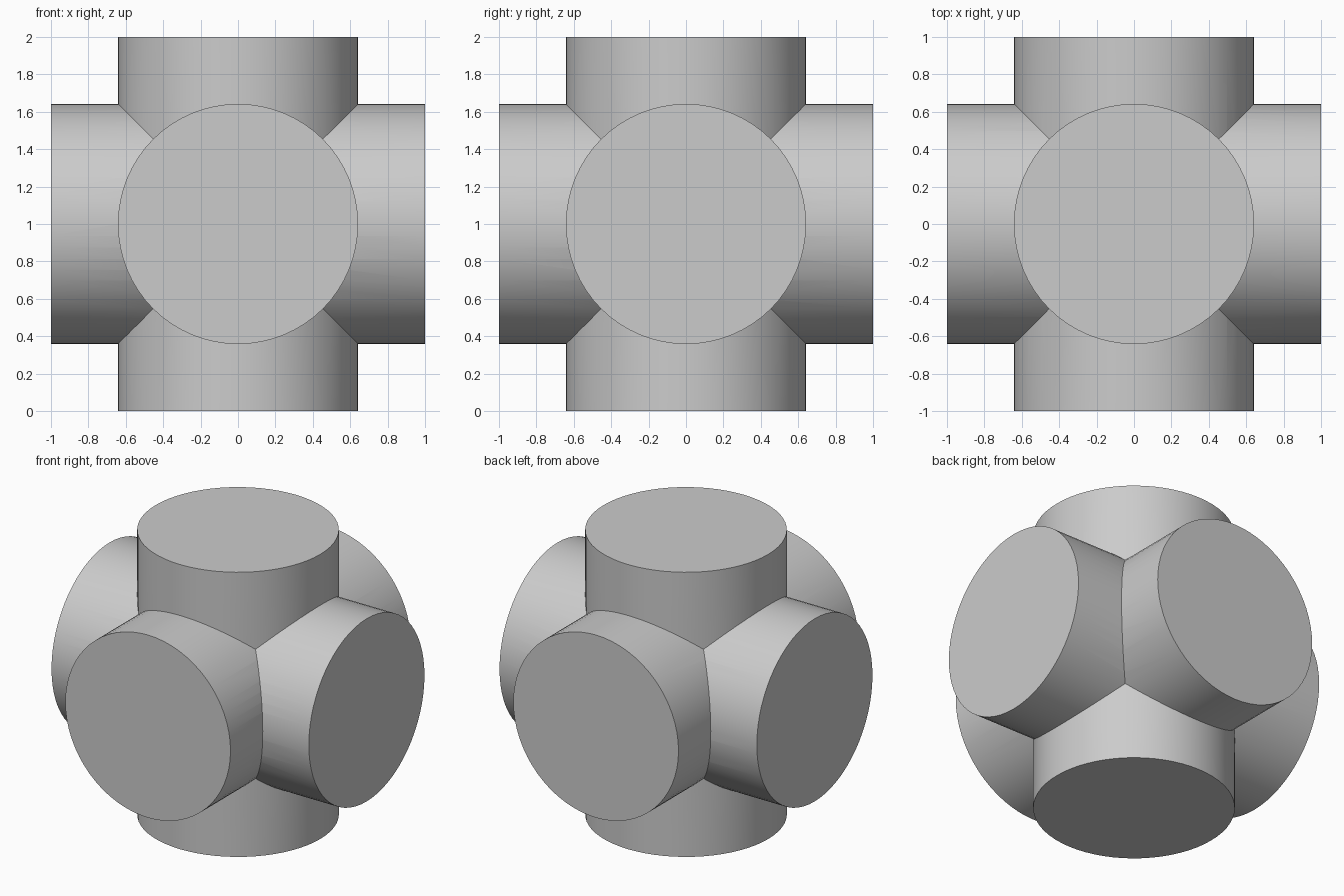
import bpy
import math

if "Cube" in bpy.data.objects:
    bpy.data.objects.remove(bpy.data.objects["Cube"], do_unlink=True)

RADIUS, LENGTH = 0.642, 2.0

# Plain grey material
grey = bpy.data.materials.new("plain grey")
grey.use_nodes = True
grey.diffuse_color = (0.6, 0.6, 0.6, 1)
grey.node_tree.nodes["Principled BSDF"].inputs["Base Color"].default_value = (0.6, 0.6, 0.6, 1)


def add_pipe(name, rotation):
    """Solid round bar through the centre of the joint."""
    bpy.ops.mesh.primitive_cylinder_add(
        vertices=64, radius=RADIUS, depth=LENGTH, location=(0, 0, 1), rotation=rotation)
    pipe = bpy.context.object
    pipe.name = name
    bpy.ops.object.transform_apply(location=True, rotation=True, scale=True)
    pipe.data.materials.append(grey)
    return pipe


# Three crossing bars, one along each axis
joint = add_pipe("six_way_joint", (0, 0, 0))
cross_bars = [add_pipe("side_bar", (0, math.pi / 2, 0)),
              add_pipe("front_back_bar", (math.pi / 2, 0, 0))]

# Merge the bars into a single closed body
bpy.context.view_layer.objects.active = joint
for bar in cross_bars:
    union = joint.modifiers.new("union", 'BOOLEAN')
    union.operation = 'UNION'
    union.solver = 'EXACT'
    union.object = bar
    bpy.ops.object.modifier_apply(modifier=union.name)
    bpy.data.objects.remove(bar, do_unlink=True)

# Smooth round walls, sharp rims and seams
bpy.ops.object.select_all(action='DESELECT')
joint.select_set(True)
bpy.ops.object.shade_smooth_by_angle(angle=math.radians(20))
